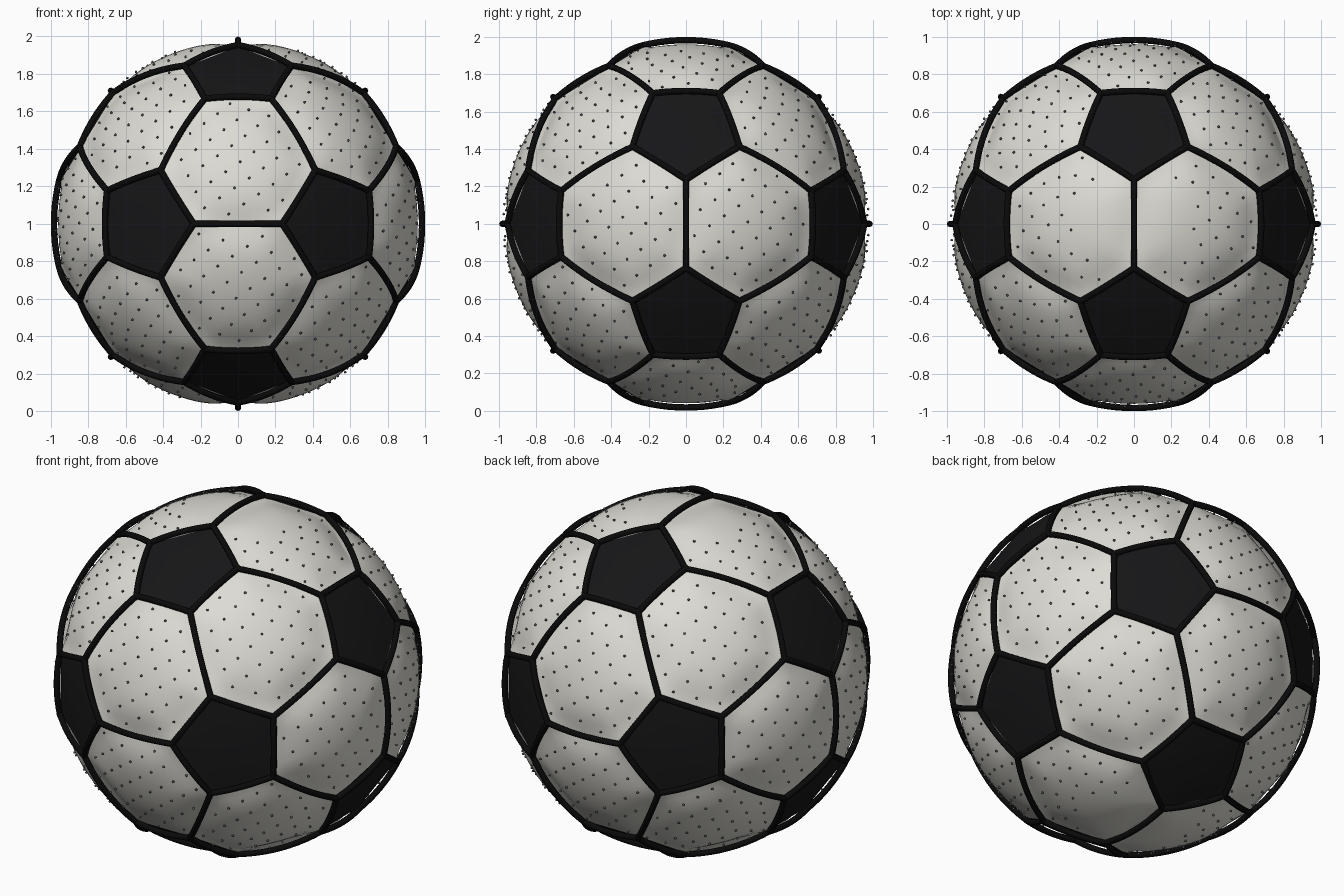
import bpy, bmesh, math
from mathutils import Vector
from itertools import combinations

cube = bpy.data.objects.get("Cube")
if cube:
    bpy.data.objects.remove(cube)

UP = Vector((0, 0, 1))
PANEL_R, SEAM_R, SEAM_W = 0.974, 0.982, 0.017
CUT = 0.3          # where each icosahedron edge is cut to form a pentagon


def material(name, color, rough):
    m = bpy.data.materials.new(name)
    m.use_nodes = True
    m.diffuse_color = (*color, 1)
    bsdf = m.node_tree.nodes["Principled BSDF"]
    bsdf.inputs["Base Color"].default_value = (*color, 1)
    bsdf.inputs["Roughness"].default_value = rough
    return m


white = material("off white", (0.72, 0.71, 0.66), 0.5)
black = material("panel black", (0.008, 0.008, 0.009), 0.5)
seam_black = material("seam black", (0.003, 0.003, 0.003), 0.6)
grey = material("dot grey", (0.08, 0.08, 0.08), 0.6)


def mesh_object(name, bm, mat):
    bmesh.ops.recalc_face_normals(bm, faces=bm.faces)
    for f in bm.faces:
        f.smooth = True
    me = bpy.data.meshes.new(name)
    bm.to_mesh(me)
    bm.free()
    me.materials.append(mat)
    ob = bpy.data.objects.new(name, me)
    ob.location = UP
    bpy.context.collection.objects.link(ob)
    return ob


# Icosahedron layout: twelve corners, thirty edges, twenty triangles
phi = (1 + math.sqrt(5)) / 2
corners = []
for a in (-1, 1):
    for b in (-phi, phi):
        corners += [Vector(v).normalized() for v in ((a, b, 0), (0, a, b), (b, 0, a))]


def near(p, q):
    return (p - q).length < 1.1


def cut(p, q):
    return p.lerp(q, CUT).normalized()


def ring_sort(points):
    axis = sum(points, Vector()).normalized()
    u = axis.orthogonal().normalized()
    v = axis.cross(u)
    return sorted(points, key=lambda p: math.atan2(p.dot(v), p.dot(u)))


pentagons = [ring_sort([cut(p, q) for q in corners if q != p and near(p, q)])
             for p in corners]
hexagons = [ring_sort([cut(p, q) for p in tri for q in tri if p != q])
            for tri in combinations(corners, 3)
            if all(near(p, q) for p, q in combinations(tri, 2))]


def add_panel(bm, points, dome, sides=6, rings=9):
    """Straight-edged panel whose middle swells out towards the sphere."""
    pts = [p * PANEL_R for p in points]
    centre = sum(pts, Vector()) / len(pts)
    border = [p.lerp(q, i / sides) for p, q in zip(pts, pts[1:] + pts[:1])
              for i in range(sides)]

    def lift(b, s):
        p = centre.lerp(b, s)
        gain = dome * (PANEL_R - p.length) * (1 - s ** 5)
        return bm.verts.new(p.normalized() * (p.length + gain))

    middle = lift(centre, 0)
    loops = [[lift(b, k / rings) for b in border] for k in range(1, rings + 1)]
    n = len(border)
    for i in range(n):
        j = (i + 1) % n
        bm.faces.new((middle, loops[0][i], loops[0][j]))
        for inner, outer in zip(loops, loops[1:]):
            bm.faces.new((inner[i], outer[i], outer[j], inner[j]))


# White and black panels
for name, shapes, mat, dome in (("white_hexagon_panels", hexagons, white, 1.0),
                                ("black_pentagon_panels", pentagons, black, 0.3)):
    bm = bmesh.new()
    for shape in shapes:
        add_panel(bm, shape, dome)
    mesh_object(name, bm, mat)

# Raised seams: round cords along great arcs
edges = [(p, q) for s in pentagons for p, q in zip(s, s[1:] + s[:1])]
edges += [(cut(p, q), cut(q, p)) for p, q in combinations(corners, 2) if near(p, q)]
arcs = [[p.lerp(q, i / 10).normalized() * SEAM_R for i in range(11)] for p, q in edges]

curve = bpy.data.curves.new("seams", "CURVE")
curve.dimensions = "3D"
curve.bevel_depth = SEAM_W
curve.bevel_resolution = 2
curve.use_fill_caps = True
for arc in arcs:
    spline = curve.splines.new("POLY")
    spline.points.add(len(arc) - 1)
    for point, co in zip(spline.points, arc):
        point.co = (*co, 1)
curve.materials.append(seam_black)
seams = bpy.data.objects.new("seams", curve)
seams.location = UP
bpy.context.collection.objects.link(seams)

# Grip dots: tiny beads in an even spiral over the white panels
seam_points = [p for arc in arcs for p in arc]
COUNT = 1250
bm = bmesh.new()
for i in range(COUNT):
    z = 1 - (2 * i + 1) / COUNT
    r = math.sqrt(1 - z * z)
    a = i * math.pi * (3 - math.sqrt(5))
    d = Vector((r * math.cos(a), r * math.sin(a), z))
    if abs(z) > 0.95 or max(d.dot(c) for c in corners) > math.cos(math.radians(15)):
        continue
    p = d * (PANEL_R + 0.003)
    if min((p - s).length for s in seam_points) < 0.045:
        continue
    bead = bmesh.ops.create_icosphere(bm, subdivisions=1, radius=0.0075)
    bmesh.ops.translate(bm, verts=bead["verts"], vec=p)
mesh_object("grip_dots", bm, grey)
